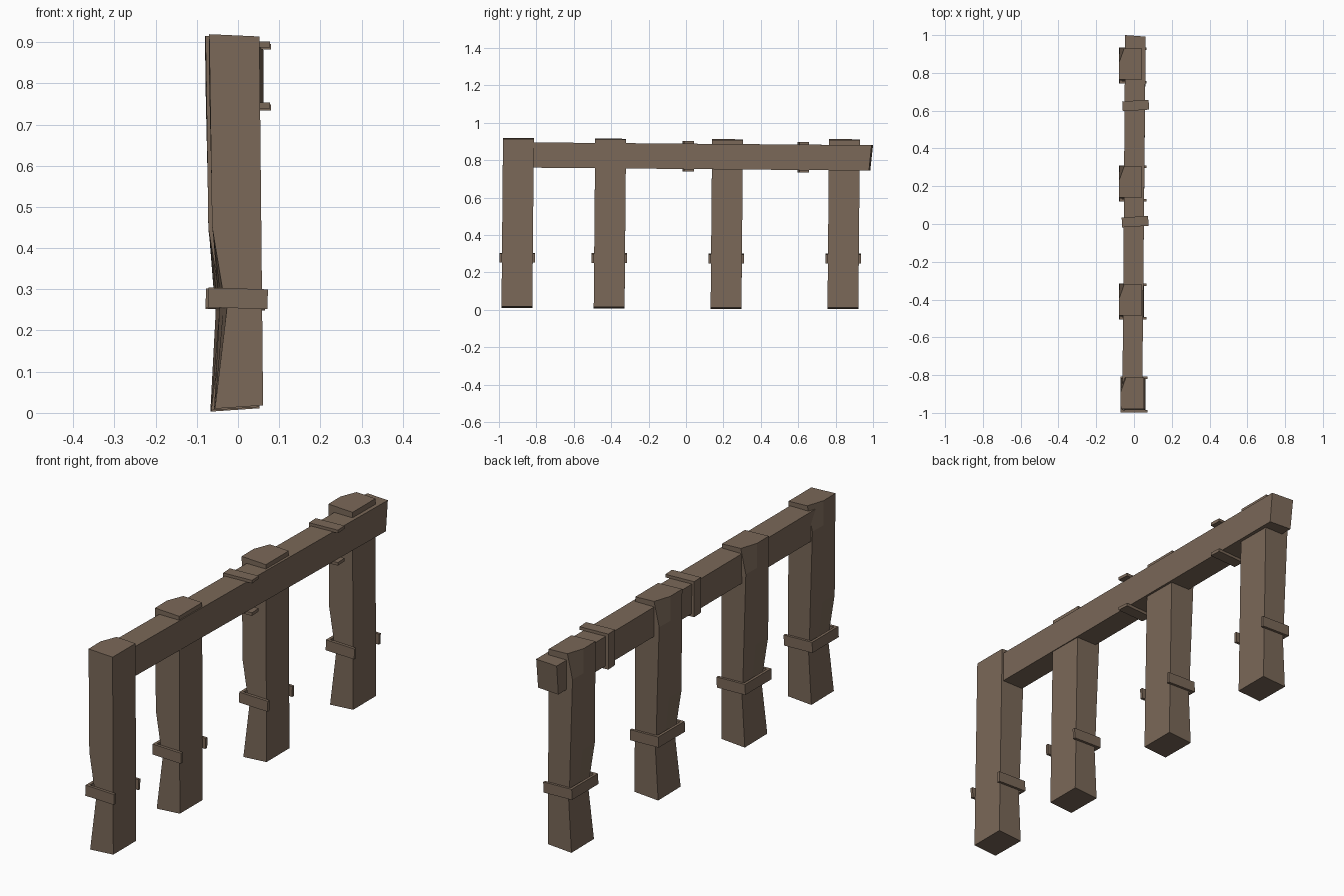
import bpy, bmesh
from mathutils import Matrix, Vector

if "Cube" in bpy.data.objects:
    bpy.data.objects.remove(bpy.data.objects["Cube"])

wood = bpy.data.materials.new("weathered brown wood")
wood.diffuse_color = (0.195, 0.138, 0.098, 1)
wood.use_nodes = True
wood.node_tree.nodes["Principled BSDF"].inputs["Base Color"].default_value = wood.diffuse_color


def make(name, rings):
    """Loft closed rings of equal size, cap both ends."""
    bm = bmesh.new()
    vs = [[bm.verts.new(p) for p in r] for r in rings]
    n = len(rings[0])
    for a, b in zip(vs, vs[1:]):
        for i in range(n):
            j = (i + 1) % n
            bm.faces.new((a[i], a[j], b[j], b[i]))
    bm.faces.new(vs[0])
    bm.faces.new(vs[-1])
    bmesh.ops.recalc_face_normals(bm, faces=bm.faces)
    me = bpy.data.meshes.new(name)
    bm.to_mesh(me)
    bm.free()
    me.materials.append(wood)
    ob = bpy.data.objects.new(name, me)
    bpy.context.collection.objects.link(ob)
    return ob


def c_clamp(name, x0, x1, half, t, width):
    """C-shaped band open towards +x, lying in the xy plane."""
    prof = [(x1, -half), (x0, -half), (x0, half), (x1, half),
            (x1, half - t), (x0 + t, half - t), (x0 + t, t - half), (x1, t - half)]
    return make(name, [[(x, y, z) for x, y in prof] for z in (-width / 2, width / 2)])


# carved posts: z, x of the -y corner, x of the middle, x of the +y corner
LEVELS = [(0.01, -0.056, -0.057, -0.058),
          (0.25, -0.027, -0.036, -0.045),
          (0.30, -0.038, -0.045, -0.050),
          (0.45, -0.063, -0.062, -0.055),
          (0.80, -0.068, -0.070, -0.068),
          (0.912, -0.070, -0.071, -0.043)]
H = 0.0825
for k, (yc, dx, dz) in enumerate([(-0.9, 0.0, 0.004), (-0.407, -0.009, 0.0),
                                  (0.218, -0.009, -0.003), (0.843, -0.009, -0.003)], 1):
    rings = []
    for z, xa, xm, xb in LEVELS:
        f = z / 0.912
        y = yc - 0.004 + 0.008 * f          # slight lean
        xr = 0.061 - 0.009 * f
        slope = 0.07 * (1 - f) - 0.045 * f  # uneven sawn ends
        pts = [(xr, -H), (xr, H), (xb, H), (xm, 0.005), (xa, -H)]
        rings.append([(px + dx, y + py, z + dz + slope * px) for px, py in pts])
    make(f"post_{k}", rings)

    # band around the post
    band = c_clamp(f"post_band_{k}", -0.072, 0.072, 0.095, 0.013, 0.048)
    band.matrix_world = (Matrix.Translation((dx * 0.7, yc - 0.003, 0.276 + dz * 0.5))
                         @ Matrix.Rotation(0.03, 4, 'Y'))

# top rail, slightly skewed from one end to the other
make("top_rail", [
    [(-0.061, -0.86, 0.760), (0.044, -0.86, 0.760), (0.044, -0.86, 0.895), (-0.061, -0.86, 0.895)],
    [(-0.045, 0.985, 0.744), (0.062, 0.978, 0.744), (0.062, 0.992, 0.880), (-0.047, 1.0, 0.880)]])

# bands around the rail, open on the +x side
for k, (y, z, dx) in enumerate([(0.012, 0.820, 0.0), (0.627, 0.815, 0.003)], 1):
    band = c_clamp(f"rail_band_{k}", -0.064, 0.076, 0.081, 0.014, 0.052)
    band.matrix_world = (Matrix.Translation((dx, y, z)) @ Matrix.Rotation(0.06, 4, 'Z')
                         @ Matrix.Rotation(1.5708, 4, 'X'))
